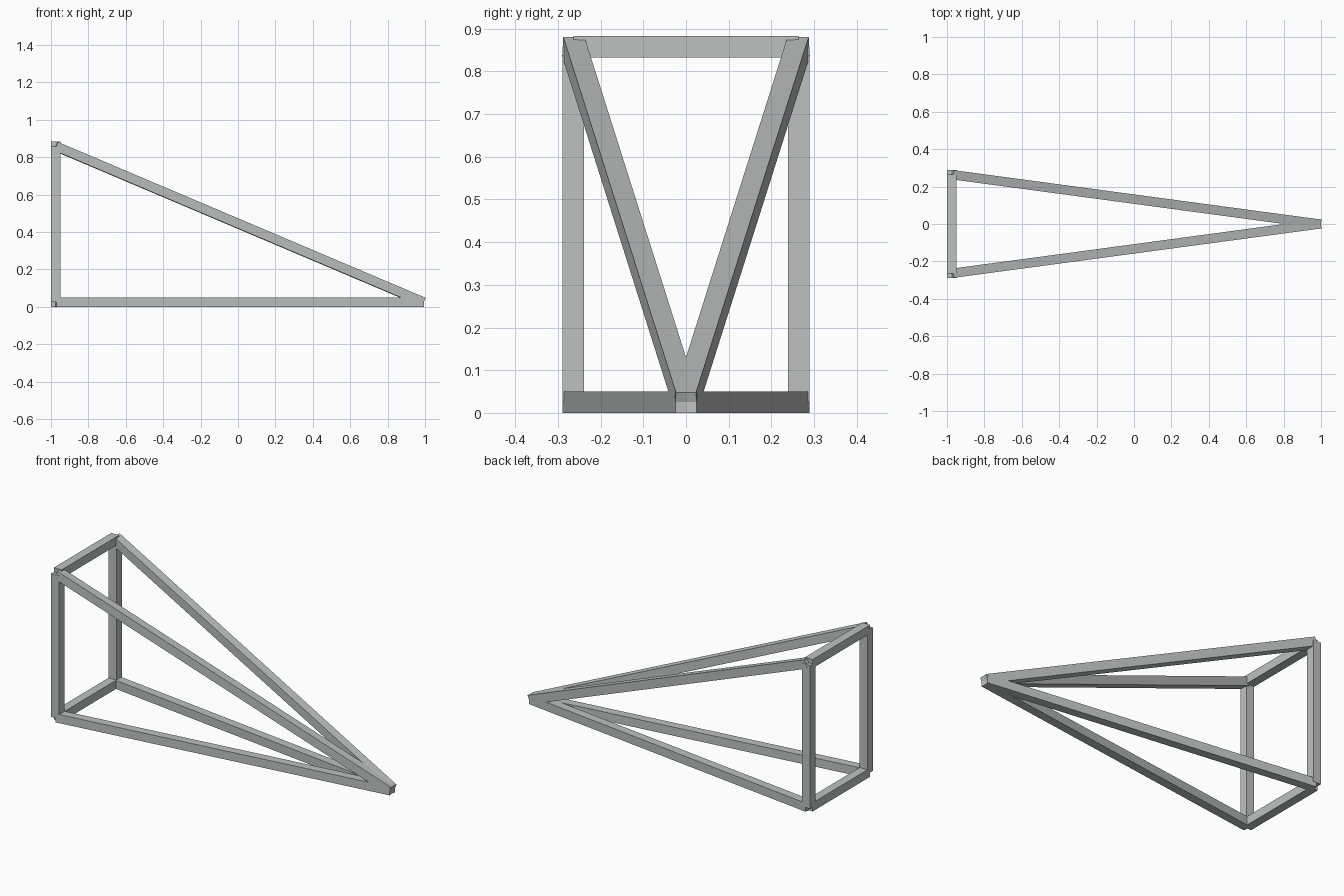
import bpy
from mathutils import Matrix, Vector

cube = bpy.data.objects.get("Cube")
if cube:
    bpy.data.objects.remove(cube, do_unlink=True)

# Single plain grey finish
grey = bpy.data.materials.new("light grey")
grey.use_nodes = True
colour = (0.52, 0.53, 0.53, 1)
grey.diffuse_color = colour
grey.node_tree.nodes["Principled BSDF"].inputs["Base Color"].default_value = colour

THICK = 0.05
BACK_X, HALF_Y, LOW_Z, HIGH_Z = -0.975, 0.264, 0.025, 0.858
APEX = Vector((0.99, 0, LOW_Z))


def bar(name, start, end):
    """Square bar between two joint centres, with its sides kept level."""
    start, end = Vector(start), Vector(end)
    along = (end - start).normalized()
    up = Vector((1, 0, 0)) if abs(along.z) > 0.99 else Vector((0, 0, 1))
    side = up.cross(along).normalized()
    top = along.cross(side)
    turn = Matrix((along, side, top)).transposed().to_4x4()
    bpy.ops.mesh.primitive_cube_add(size=1)
    obj = bpy.context.object
    obj.name = name
    size = Matrix.Diagonal(((end - start).length, THICK, THICK, 1))
    obj.data.transform(turn @ size)
    obj.location = (start + end) / 2
    obj.data.materials.append(grey)
    return obj


# Upright posts and the long bars that meet at the tip
for label, sign in (("left", 1), ("right", -1)):
    y = HALF_Y * -sign
    label = "front" if y < 0 else "back"
    low, high = (BACK_X, y, LOW_Z), (BACK_X, y, HIGH_Z)
    bar(label + "_post", low, high)
    bar(label + "_base_bar", low, APEX)
    bar(label + "_sloping_bar", high, APEX)

# Cross bars closing the rectangular end frame
for label, z in (("lower", LOW_Z), ("upper", HIGH_Z)):
    bar(label + "_cross_bar", (BACK_X, -HALF_Y, z), (BACK_X, HALF_Y, z))
